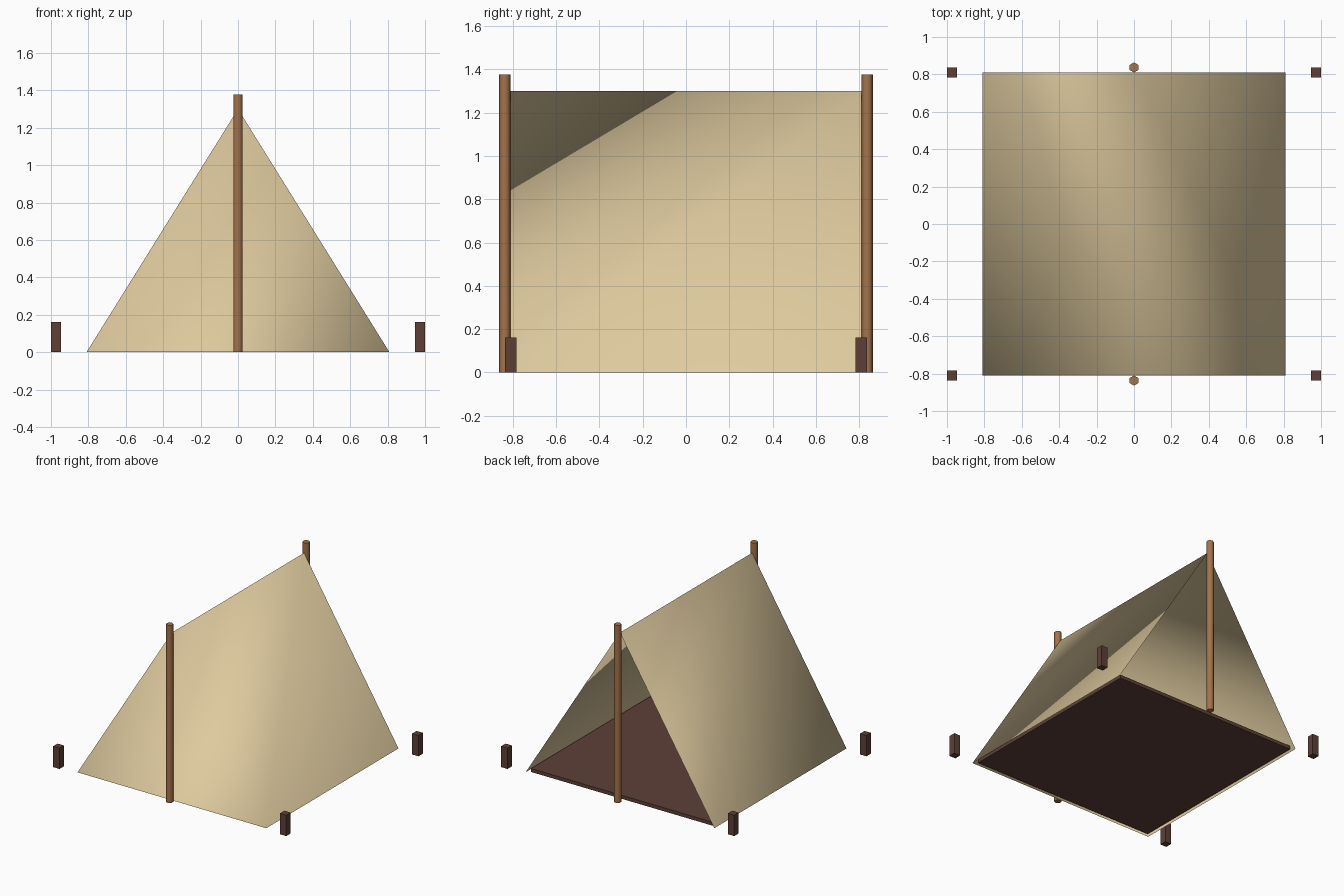
import bpy
import math
from mathutils import Vector

cube = bpy.data.objects.get("Cube")
if cube:
    bpy.data.objects.remove(cube, do_unlink=True)


def make_material(name, rgb):
    """Flat material from sRGB 0-255 values, stored as linear."""
    lin = [((c / 255 + 0.055) / 1.055) ** 2.4 for c in rgb]
    mat = bpy.data.materials.new(name)
    mat.use_nodes = True
    mat.diffuse_color = (*lin, 1)
    bsdf = mat.node_tree.nodes["Principled BSDF"]
    bsdf.inputs["Base Color"].default_value = (*lin, 1)
    return mat


canvas = make_material("canvas", (222, 202, 158))
wood = make_material("pole_wood", (164, 115, 74))
dark_wood = make_material("dark_brown", (93, 64, 55))

HALF = 0.81      # half width and half depth of the tent
RIDGE = 1.30     # ridge height
THICK = 0.054    # pole diameter and peg width


def box(name, center, size, mat):
    bpy.ops.mesh.primitive_cube_add(size=1, location=center)
    ob = bpy.context.object
    ob.name = name
    ob.scale = size
    bpy.ops.object.transform_apply(location=False, rotation=False, scale=True)
    ob.data.materials.append(mat)
    return ob


# Canvas: two slopes and a closed front, open at the back
corners = {}
for key, y in (("front", -HALF), ("back", HALF)):
    corners[key + "_left"] = Vector((-HALF, y, 0))
    corners[key + "_right"] = Vector((HALF, y, 0))
    corners[key + "_top"] = Vector((0, y, RIDGE))
names = list(corners)
panels = [
    ("front_left", "front_right", "front_top"),
    ("front_right", "back_top", "front_top"),
    ("front_right", "back_right", "back_top"),
    ("front_left", "front_top", "back_left"),
    ("front_top", "back_top", "back_left"),
]
mesh = bpy.data.meshes.new("tent_canvas")
mesh.from_pydata(list(corners.values()), [],
                 [[names.index(n) for n in p] for p in panels])
mesh.update()
mesh.materials.append(canvas)
for poly in mesh.polygons:
    poly.use_smooth = True

# Soft cloth shading: corner normals weighted by panel area
normals = [Vector() for _ in names]
for poly in mesh.polygons:
    for v in poly.vertices:
        normals[v] += poly.normal * poly.area
mesh.normals_split_custom_set_from_vertices([n.normalized() for n in normals])
tent = bpy.data.objects.new("tent_canvas", mesh)
bpy.context.collection.objects.link(tent)

# Ground sheet
box("ground_sheet", (0, 0, 0.0135), (1.565, 1.565, 0.027), dark_wood)

# Six-sided ridge poles at front and back
POLE_H = 1.377
for name, side in (("front_pole", -1), ("back_pole", 1)):
    bpy.ops.mesh.primitive_cylinder_add(
        vertices=6, radius=THICK / 2, depth=POLE_H,
        location=(0, side * (HALF + THICK / 2), POLE_H / 2))
    pole = bpy.context.object
    pole.name = name
    pole.data.materials.append(wood)
    bpy.ops.object.shade_smooth_by_angle(angle=math.radians(70))

# Four corner pegs
PEG_H = 0.162
for end, y in (("front", -HALF), ("back", HALF)):
    for side, sx in (("left", 1), ("right", -1)):
        box(f"{end}_{side}_peg", (sx * (1 - THICK / 2), y, PEG_H / 2),
            (THICK, THICK, PEG_H), dark_wood)
